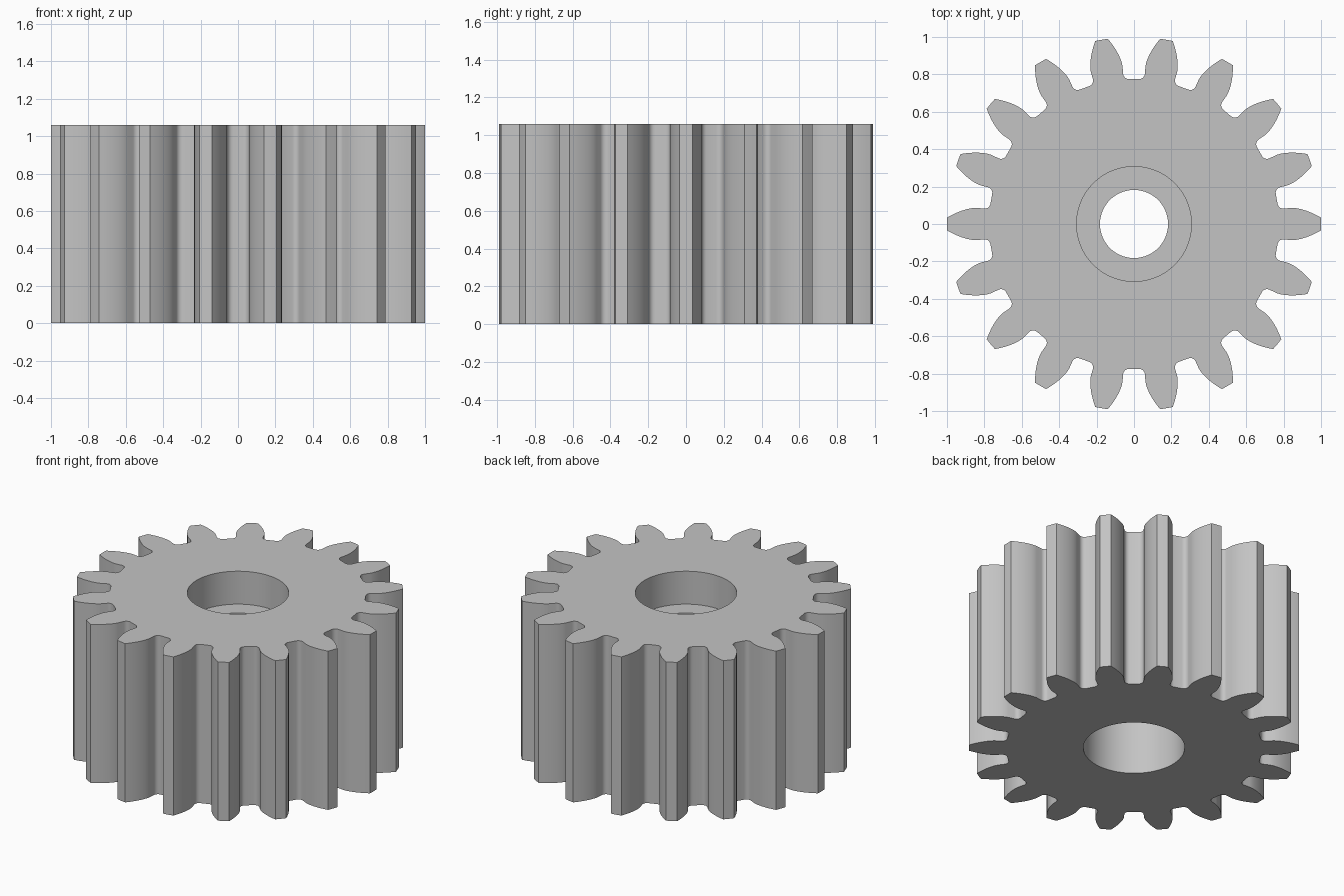
import bpy, bmesh, math
from mathutils import Vector

cube = bpy.data.objects.get("Cube")
if cube:
    bpy.data.objects.remove(cube, do_unlink=True)

# Gear dimensions
TEETH = 18
TIP, PITCH, ROOT = 1.0, 0.9, 0.775
HEIGHT = 1.06
PRESSURE = math.radians(20)
BASE = PITCH * math.cos(PRESSURE)
FILLET = 0.03
RECESS, HOLE = 0.307, 0.182
WEB_TOP, WEB_BOTTOM = 0.84, 0.64


def polar(r, a):
    return Vector((r * math.cos(a), r * math.sin(a)))


def involute(r):
    a = math.acos(min(1, BASE / r))
    return math.tan(a) - a


def half_tooth():
    """(radius, angle from the tooth centre) from the root up to the tip."""
    base_angle = math.pi / (2 * TEETH) + involute(PITCH)
    gap = math.pi / TEETH
    pts = []
    # rounded root corner, as a quarter arc between root and flank
    width = FILLET / ROOT
    for i in range(6):
        t = math.pi / 2 * i / 5
        pts.append((ROOT + FILLET * (1 - math.cos(t)),
                    min(gap, base_angle + width * (1 - math.sin(t)))))
    # involute flank
    for i in range(9):
        r = BASE + (TIP - BASE) * i / 8
        pts.append((r, base_angle - involute(r)))
    return pts


def gear_outline():
    half = half_tooth()
    outline = []
    for k in range(TEETH):
        centre = 2 * math.pi * k / TEETH
        outline += [polar(r, centre - a) for r, a in half]
        outline.append(polar(TIP, centre))
        outline += [polar(r, centre + a) for r, a in reversed(half)]
    return outline


def circle(r, n=96):
    return [polar(r, 2 * math.pi * i / n) for i in range(n)]


def add_loop(bm, points, z):
    verts = [bm.verts.new((p.x, p.y, z)) for p in points]
    edges = [bm.edges.new((v, verts[i - 1])) for i, v in enumerate(verts)]
    return verts, edges


def wall(bm, a, b):
    for i in range(len(a[0])):
        bm.faces.new((a[0][i - 1], a[0][i], b[0][i], b[0][i - 1]))


bm = bmesh.new()

# Toothed rim
outline = gear_outline()
rim = [add_loop(bm, outline, z) for z in (0, HEIGHT)]
wall(bm, *rim)

# Stepped bore: a recess from each end and a narrow hole through the web
bore = [add_loop(bm, circle(r), z) for r, z in (
    (RECESS, 0), (RECESS, WEB_BOTTOM), (HOLE, WEB_BOTTOM),
    (HOLE, WEB_TOP), (RECESS, WEB_TOP), (RECESS, HEIGHT))]
for lower, upper in zip(bore, bore[1:]):
    wall(bm, lower, upper)

# Flat end faces
for outer, inner in ((rim[0], bore[0]), (rim[1], bore[-1])):
    bmesh.ops.triangle_fill(bm, edges=outer[1] + inner[1], use_beauty=True)

bmesh.ops.recalc_face_normals(bm, faces=bm.faces)
mesh = bpy.data.meshes.new("spur_gear")
bm.to_mesh(mesh)
bm.free()
gear = bpy.data.objects.new("spur_gear", mesh)
bpy.context.collection.objects.link(gear)

# Plain grey metal
colour = (0.55, 0.55, 0.55, 1)
grey = bpy.data.materials.new("plain_grey")
grey.use_nodes = True
grey.diffuse_color = colour
grey.node_tree.nodes["Principled BSDF"].inputs["Base Color"].default_value = colour
mesh.materials.append(grey)

bpy.ops.object.select_all(action="DESELECT")
gear.select_set(True)
bpy.context.view_layer.objects.active = gear
bpy.ops.object.shade_smooth_by_angle(angle=math.radians(30))
